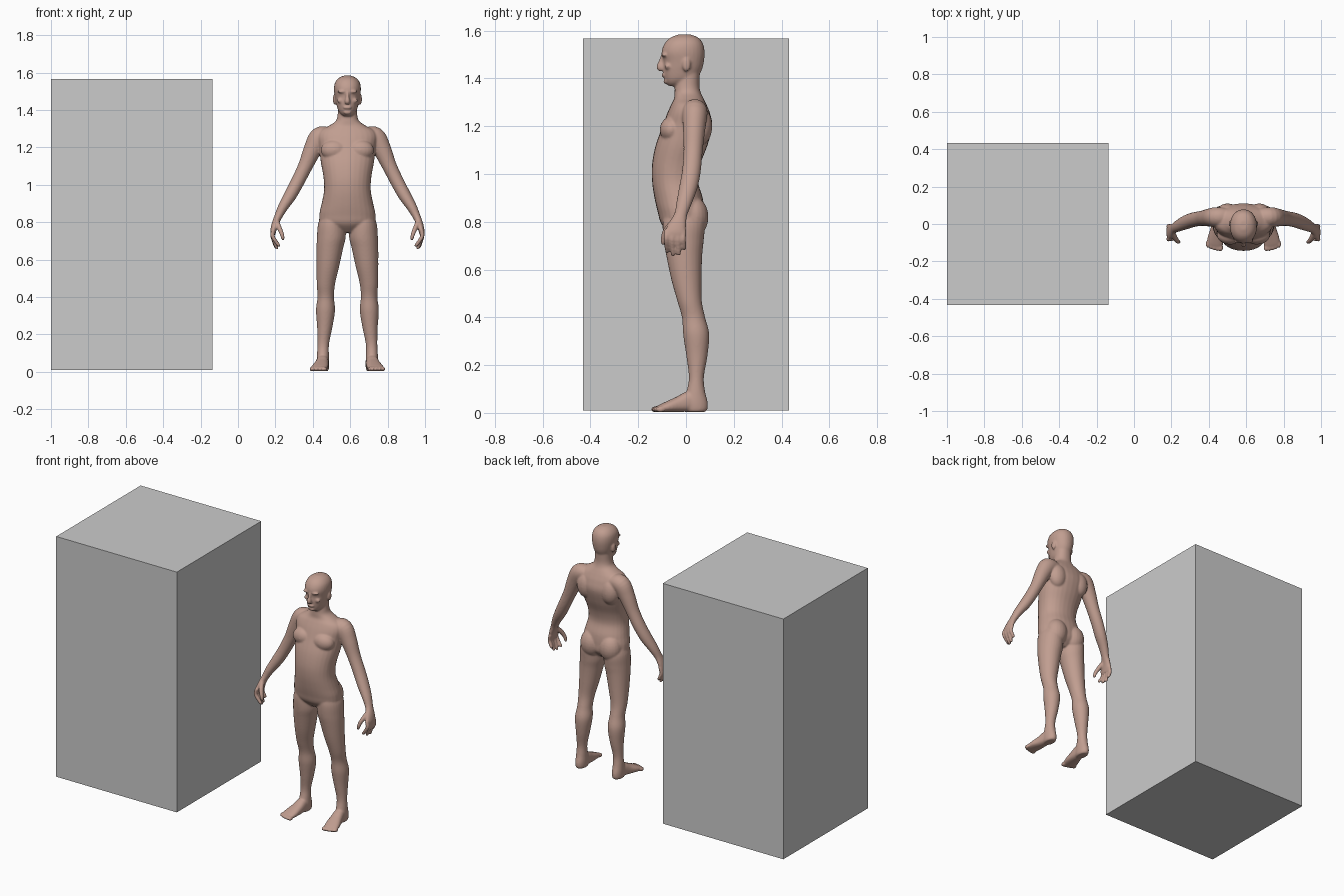
import bpy, bmesh, math
from mathutils import Vector, Matrix

CX = 0.585  # centre line of the figure


def catmull(a, b, c, d, t):
    return [0.5 * (2*q + (r-p)*t + (2*p-5*q+4*r-s)*t*t + (3*q-p-3*r+s)*t**3)
            for p, q, r, s in zip(a, b, c, d)]


def tube(bm, secs, side=1, flat=False, ref=(0, 1, 0), power=2.0, n=28, steps=5):
    """Smooth loft through sections (x, y, z, half width, half depth along ref)."""
    pts = []
    for i in range(len(secs) - 1):
        four = [secs[min(max(i + k, 0), len(secs) - 1)] for k in (-1, 0, 1, 2)]
        pts += [catmull(*four, j / steps) for j in range(steps)]
    pts.append(list(secs[-1]))
    rings = []
    for i, p in enumerate(pts):
        a, b = pts[max(i - 1, 0)], pts[min(i + 1, len(pts) - 1)]
        t = Vector((0, 0, 1)) if flat else (Vector(b[:3]) - Vector(a[:3])).normalized()
        v = Vector(ref)
        v = (v - t * v.dot(t)).normalized()
        u = v.cross(t)
        ring = []
        for k in range(n):
            w = 2 * math.pi * k / n
            c, s = math.cos(w), math.sin(w)
            c = math.copysign(abs(c) ** (2 / power), c)
            s = math.copysign(abs(s) ** (2 / power), s)
            q = Vector(p[:3]) + u * c * max(p[3], .002) + v * s * max(p[4], .002)
            ring.append(bm.verts.new((CX + side * q.x, q.y, q.z)))
        rings.append(ring)
    for r0, r1 in zip(rings, rings[1:]):
        for k in range(n):
            m = (k + 1) % n
            bm.faces.new((r0[k], r0[m], r1[m], r1[k]))
    bm.faces.new(rings[0][::-1])
    bm.faces.new(rings[-1])


def stack(bm, rows, side=1, power=2.0):
    """Horizontal rings given as (z, centre x, half width, front y, back y)."""
    tube(bm, [(x, (f + b) / 2, z, w, (b - f) / 2) for z, x, w, f, b in rows],
         side, True, power=power)


def blob(bm, pos, size, side=1, rot=0):
    m = (Matrix.Translation((CX + side * pos[0], pos[1], pos[2]))
         @ Matrix.Rotation(side * rot, 4, 'Y') @ Matrix.Diagonal((*size, 1)))
    bmesh.ops.create_uvsphere(bm, u_segments=20, v_segments=14, radius=1, matrix=m)


bm = bmesh.new()

# torso and neck
stack(bm, [(.745, 0, .05, -.06, .03), (.79, 0, .14, -.103, .072), (.84, 0, .15, -.118, .076),
           (.90, 0, .138, -.132, .07), (.97, 0, .125, -.142, .05), (1.04, 0, .128, -.142, .06),
           (1.12, 0, .142, -.127, .09), (1.20, 0, .152, -.098, .11), (1.255, 0, .16, -.078, .10),
           (1.29, 0, .145, -.062, .086), (1.315, 0, .10, -.05, .074), (1.34, 0, .064, -.048, .062),
           (1.37, 0, .053, -.046, .056), (1.42, 0, .05, -.04, .058)], power=2.2)

# head, nose, brow and lips
stack(bm, [(1.368, 0, .02, -.072, -.02), (1.38, 0, .036, -.083, .005), (1.40, 0, .05, -.091, .045),
           (1.435, 0, .06, -.096, .066), (1.47, 0, .067, -.095, .075), (1.51, 0, .072, -.102, .078),
           (1.545, 0, .067, -.09, .071), (1.57, 0, .048, -.066, .052), (1.584, 0, .02, -.03, .018)],
      power=2.15)
tube(bm, [(0, -.092, 1.50, .008, .012), (0, -.101, 1.47, .009, .013),
          (0, -.106, 1.447, .015, .018), (0, -.098, 1.435, .012, .01)])
blob(bm, (0, -.094, 1.413), (.022, .008, .009))
blob(bm, (0, -.083, 1.388), (.022, .012, .012))

for s in (-1, 1):
    # brow, cheek and ear
    blob(bm, (.028, -.09, 1.498), (.026, .014, .008), s)
    blob(bm, (.036, -.076, 1.45), (.02, .014, .014), s)
    blob(bm, (.068, .002, 1.458), (.01, .018, .03), s)

    # chest, shoulder blade, buttock
    blob(bm, (.07, -.06, 1.185), (.072, .05, .055), s)
    blob(bm, (.085, .06, 1.20), (.06, .05, .08), s)
    blob(bm, (.068, .03, .82), (.07, .064, .085), s)

    # leg
    stack(bm, [(.85, .075, .06, -.09, .06), (.79, .084, .073, -.098, .078), (.72, .086, .077, -.094, .074),
               (.66, .094, .071, -.083, .068), (.56, .105, .06, -.062, .065), (.47, .115, .049, -.037, .066),
               (.40, .116, .044, -.017, .08), (.33, .117, .051, -.012, .097), (.24, .121, .041, .001, .09),
               (.15, .129, .031, .012, .075), (.09, .131, .032, .002, .08), (.045, .131, .034, -.015, .091),
               (.015, .131, .032, -.01, .09), (.004, .131, .026, 0, .08)], s)

    # foot and toes
    tube(bm, [(.13, .06, .03, .028, .026), (.132, .02, .047, .032, .043), (.138, -.03, .036, .038, .033),
              (.147, -.075, .026, .044, .023), (.154, -.11, .018, .043, .015), (.157, -.125, .014, .036, .009)],
         s, ref=(0, 0, 1), power=2.4)
    for i in range(5):
        blob(bm, (.122 + .0175 * i, -.126 + .0012 * i * i, .015), (.014 if i == 0 else .0095, .021, .013), s)

    # arm and palm
    tube(bm, [(.09, .035, 1.265, .04, .048), (.145, .037, 1.255, .056, .053), (.185, .034, 1.19, .049, .047),
              (.225, .03, 1.10, .039, .04), (.267, .023, 1.015, .036, .039), (.305, .01, .945, .034, .038),
              (.345, -.008, .88, .027, .032), (.37, -.022, .83, .021, .027), (.387, -.034, .79, .018, .036),
              (.396, -.044, .755, .016, .044), (.397, -.046, .735, .012, .042)], s)

    # fingers and thumb
    for y, tipx, tipz in ((-.08, .366, .668), (-.056, .376, .655), (-.032, .382, .658), (-.01, .383, .68)):
        tube(bm, [(.393, y, .765, .011, .012), (.401, y - .002, .73, .0115, .012),
                  ((tipx + .402) / 2, y, (tipz + .73) / 2, .0105, .011),
                  (tipx + .001, y + .002, tipz + .008, .009, .0095), (tipx, y + .002, tipz, .004, .004)], s, n=14)
    tube(bm, [(.377, -.05, .80, .014, .016), (.362, -.08, .765, .013, .015), (.35, -.094, .735, .0115, .012),
              (.344, -.096, .71, .009, .009), (.343, -.096, .703, .004, .004)], s, n=14)

bmesh.ops.recalc_face_normals(bm, faces=bm.faces)
mesh = bpy.data.meshes.new("human_figure")
bm.to_mesh(mesh)
bm.free()
figure = bpy.data.objects.new("human_figure", mesh)
bpy.context.collection.objects.link(figure)
skin = bpy.data.materials.new("skin")
skin.diffuse_color = (.53, .34, .28, 1)
mesh.materials.append(skin)

# fuse the parts into one smooth skin
fuse = figure.modifiers.new("fuse", 'REMESH')
fuse.mode = 'VOXEL'
fuse.voxel_size = .005
fuse.use_smooth_shade = True
soften = figure.modifiers.new("soften", 'SMOOTH')
soften.factor = .5
soften.iterations = 7

# tall box beside the figure
bpy.ops.mesh.primitive_cube_add(size=1, location=(-.568, 0, .788))
box = bpy.context.object
box.name = "tall_box"
box.scale = (.864, .864, 1.556)
